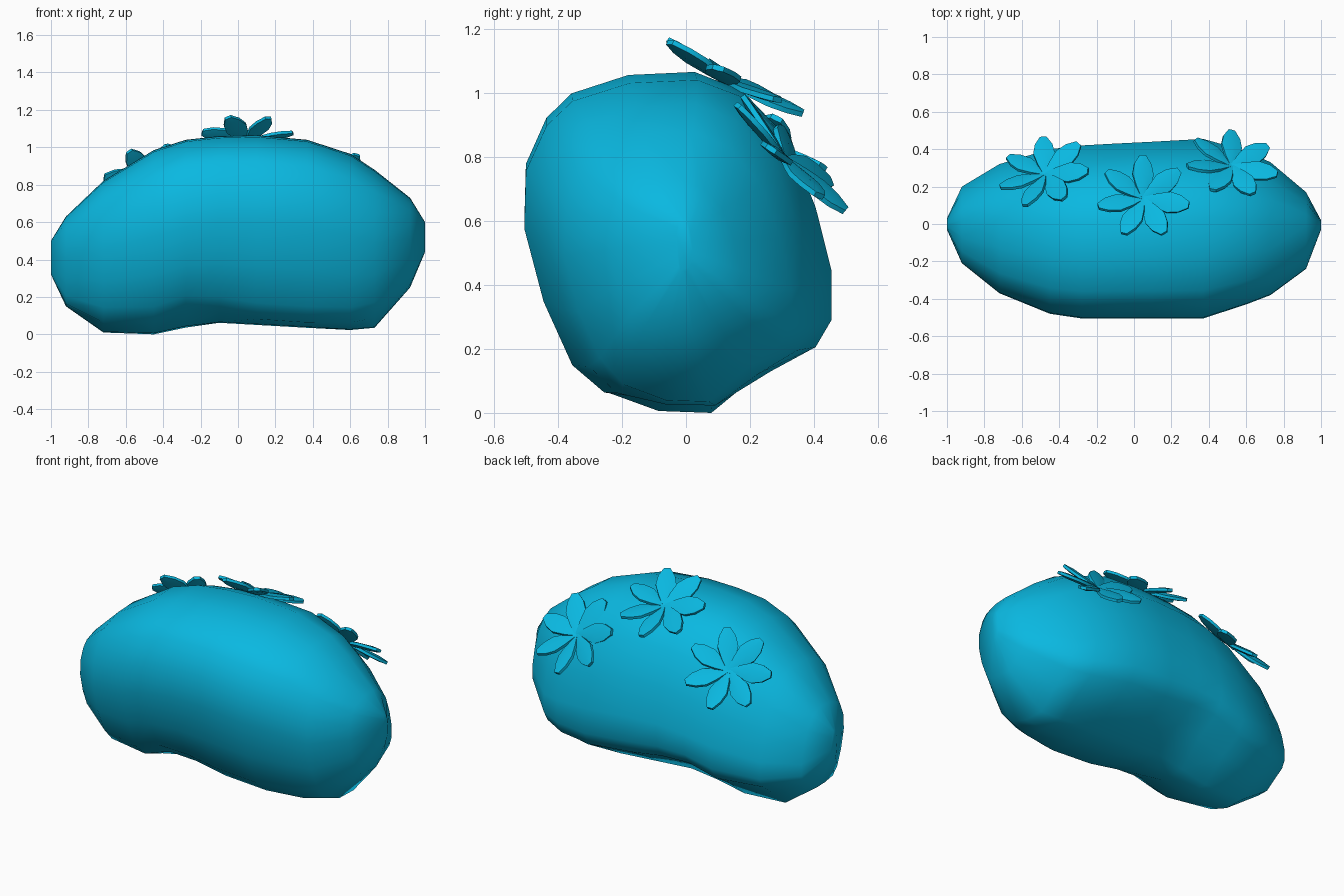
import bpy, bmesh, math
from mathutils import Vector, Matrix
from mathutils.bvhtree import BVHTree

if "Cube" in bpy.data.objects:
    bpy.data.objects.remove(bpy.data.objects["Cube"])

mat = bpy.data.materials.new("teal")
mat.diffuse_color = (0.003, 0.48, 0.75, 1)
mat.use_nodes = True
mat.node_tree.nodes["Principled BSDF"].inputs["Base Color"].default_value = mat.diffuse_color


def finish(bm, name, angle):
    bmesh.ops.recalc_face_normals(bm, faces=bm.faces)
    me = bpy.data.meshes.new(name)
    bm.to_mesh(me)
    ob = bpy.data.objects.new(name, me)
    bpy.context.collection.objects.link(ob)
    me.materials.append(mat)
    bpy.ops.object.select_all(action='DESELECT')
    ob.select_set(True)
    bpy.context.view_layer.objects.active = ob
    bpy.ops.object.shade_smooth_by_angle(angle=math.radians(angle))
    return ob


# Stone body: one lopsided cross-section (y, z) lofted along x
section = [(-.51, .57), (-.505, .76), (-.44, .91), (-.36, .99), (-.18, 1.05),
           (.03, 1.06), (.18, 1.0), (.32, .85), (.40, .64), (.45, .43),
           (.45, .27), (.40, .18), (.26, .10), (.1, 0), (-.08, .005),
           (-.26, .03), (-.36, .12), (-.45, .33)]
# x, bottom z, top z, front y, back y
stations = [(-1, .32, .50, -.03, .03), (-.92, .15, .63, -.21, .20),
            (-.72, .01, .82, -.37, .32), (-.45, 0, .985, -.48, .40),
            (-.28, .035, 1.04, -.505, .42),
            (-.1, .06, 1.06, -.505, .43), (.1, .05, 1.065, -.505, .44),
            (.37, .035, 1.04, -.505, .455), (.60, .022, .965, -.43, .39),
            (.73, .035, .88, -.38, .33), (.92, .25, .73, -.24, .17),
            (1, .44, .60, -.03, .02)]
bm = bmesh.new()
rings = []
for x, zb, zt, yf, yb in stations:
    ring = []
    for sy, sz in section:
        y = yf + (sy + .51) / .96 * (yb - yf)
        z = zb + sz / 1.06 * (zt - zb)
        # hollow under the flanks for the kidney shape, rounder lower ends
        dent = (.085 * math.exp(-((x + .28) / .22) ** 2)
                + .06 * math.exp(-((abs(x) - .74) / .14) ** 2))
        dent *= max(0, 1 - z / .45)
        z += dent * min(1, max(0, abs(y) - .08) / .2)
        ring.append(bm.verts.new((x, y, z)))
    rings.append(ring)
n = len(section)
for a, b in zip(rings, rings[1:]):
    for i in range(n):
        j = (i + 1) % n
        bm.faces.new((a[i], a[j], b[j], b[i]))
bm.faces.new(rings[0])
bm.faces.new(rings[-1])
tree = BVHTree.FromBMesh(bm)
finish(bm, "stone_body", 75)

# Petal outline: distance along the petal and half width
outline = [(.0, .01), (.07, .038), (.14, .058), (.20, .047), (.25, .018)]


def add_petal(bm, m):
    layers = []
    for side in (1, -1):
        rows = []
        for i, (u, w) in enumerate(outline):
            ridge = .015 if 0 < i < 4 else .009
            rows.append([bm.verts.new(m @ Vector((u, v, side * h)))
                         for v, h in ((-w, .008), (0, ridge), (w, .008))])
        for a, b in zip(rows, rows[1:]):
            for k in (0, 1):
                bm.faces.new((a[k], a[k + 1], b[k + 1], b[k]))
        layers.append([r[0] for r in rows] + [rows[-1][1]]
                      + [r[2] for r in reversed(rows)] + [rows[0][1]])
    top, bot = layers
    for i in range(len(top)):
        j = (i + 1) % len(top)
        bm.faces.new((top[i], top[j], bot[j], bot[i]))


def add_flower(name, x, y, normal, raise_by):
    nz = Vector(normal).normalized()
    nx = Vector((1, 0, 0))
    nx = (nx - nz * nx.dot(nz)).normalized()
    ny = nz.cross(nx)
    hit = tree.ray_cast(Vector((x, y, 3)), Vector((0, 0, -1)))[0]
    frame = Matrix((nx, ny, nz)).transposed().to_4x4()
    frame = Matrix.Translation(hit + nz * raise_by) @ frame
    bm = bmesh.new()
    for k in range(7):
        spin = Matrix.Rotation(math.radians(91) + k * math.tau / 7, 4, 'Z')
        lift = Matrix.Rotation(math.radians(-6), 4, 'Y')
        roll = Matrix.Rotation(math.radians(14), 4, 'X')
        add_petal(bm, frame @ spin @ lift @ roll)
    finish(bm, name, 40)


# Three flowers on the upper back
add_flower("flower_left", -.47, .25, (-.24, .66, .71), .02)
add_flower("flower_middle", .05, .13, (0, .47, .88), .008)
add_flower("flower_right", .52, .30, (.14, .72, .69), .01)
